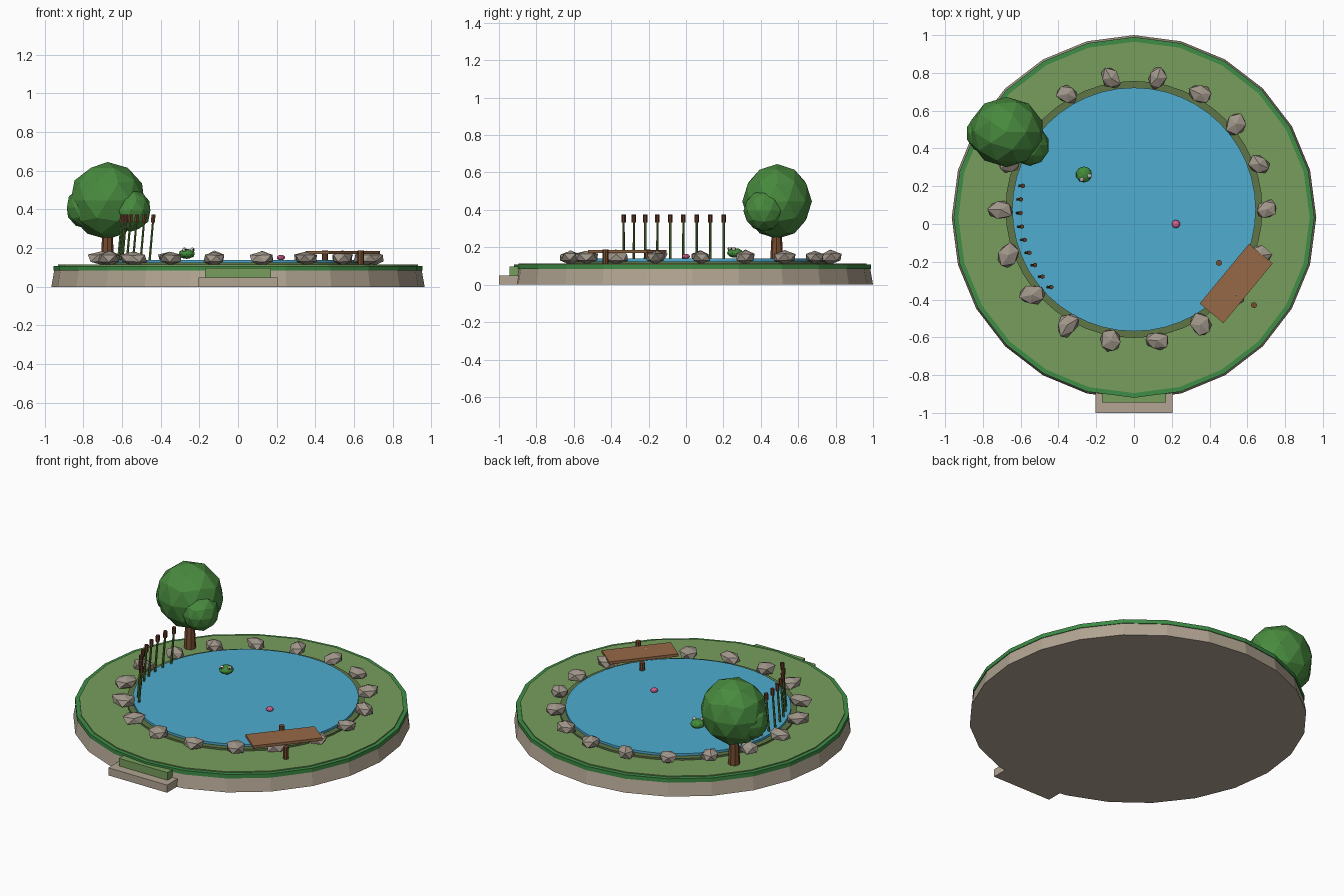
import bpy, bmesh, math, random
from mathutils import Vector, Matrix

if "Cube" in bpy.data.objects:
    bpy.data.objects.remove(bpy.data.objects["Cube"])

random.seed(4)
MATS = {}


def mat(name, rgb):
    # sRGB 0-255 to linear colour
    m = bpy.data.materials.new(name)
    m.diffuse_color = [((c / 255 + 0.055) / 1.055) ** 2.4 for c in rgb] + [1]
    m.use_nodes = True
    m.node_tree.nodes["Principled BSDF"].inputs["Base Color"].default_value = m.diffuse_color
    MATS[name] = m


for n, c in {
    "stone": (178, 165, 146), "rim_green": (62, 140, 70), "grass": (120, 158, 92),
    "bank": (94, 118, 70), "water": (78, 172, 208), "rock": (160, 150, 138),
    "wood": (150, 104, 70), "bark": (118, 76, 46), "leaf": (72, 138, 62),
    "reed": (84, 120, 56), "reed_head": (98, 58, 38), "frog": (66, 140, 58),
    "eye": (235, 235, 225), "pupil": (30, 30, 30), "pink": (205, 95, 140),
}.items():
    mat(n, c)


def finish(name, bm, material):
    me = bpy.data.meshes.new(name)
    bm.to_mesh(me)
    bm.free()
    me.materials.append(MATS[material])
    ob = bpy.data.objects.new(name, me)
    bpy.context.collection.objects.link(ob)
    return ob


def cyl(name, a, b, r1, r2, sides, material):
    # tapered cylinder from point a to point b
    a, b = Vector(a), Vector(b)
    d = b - a
    bm = bmesh.new()
    rot = Vector((0, 0, 1)).rotation_difference(d).to_matrix().to_4x4()
    bmesh.ops.create_cone(bm, cap_ends=True, segments=sides, radius1=r1, radius2=r2,
                          depth=d.length, matrix=Matrix.Translation((a + b) / 2) @ rot)
    return finish(name, bm, material)


def ball(name, loc, size, sub, material, jitter=0.0, turn=0.0):
    bm = bmesh.new()
    bmesh.ops.create_icosphere(bm, subdivisions=sub, radius=1)
    for v in bm.verts:
        v.co *= 1 + random.uniform(-jitter, jitter)
    m = Matrix.Translation(loc) @ Matrix.Rotation(turn, 4, 'Z') @ Matrix.Diagonal((*size, 1))
    bmesh.ops.transform(bm, matrix=m, verts=bm.verts)
    return finish(name, bm, material)


def box(name, loc, size, material, turn=0.0):
    bm = bmesh.new()
    m = Matrix.Translation(loc) @ Matrix.Rotation(turn, 4, 'Z') @ Matrix.Diagonal((*size, 1))
    bmesh.ops.create_cube(bm, size=1, matrix=m)
    return finish(name, bm, material)


# round island: stone base, green rim, lawn
CY, PY = 0.035, 0.077
cyl("base", (0, CY, 0), (0, CY, 0.085), 0.965, 0.95, 24, "stone")
cyl("green_rim", (0, CY, 0.083), (0, CY, 0.108), 0.955, 0.955, 24, "rim_green")
cyl("lawn", (0, CY, 0.1), (0, CY, 0.114), 0.93, 0.93, 24, "grass")

# pond bank and water
cyl("pond_bank", (0, PY, 0.108), (0, PY, 0.125), 0.68, 0.68, 48, "bank")
cyl("water", (0, PY, 0.12), (0, PY, 0.139), 0.645, 0.645, 48, "water")

# ring of rocks
for i in range(18):
    a = math.radians(20 * i)
    s = random.uniform(0.9, 1.08)
    ball(f"rock_{i}", (0.705 * math.cos(a), PY + 0.705 * math.sin(a), 0.147),
         (0.068 * s, 0.054 * s, 0.038), 1, "rock", 0.13, random.uniform(0, 6.28))

# dock plank with two posts
box("dock_plank", (0.541, -0.315, 0.177), (0.41, 0.163, 0.017), "wood", math.radians(50.5))
for i, (x, y) in enumerate([(0.45, -0.206), (0.635, -0.43)]):
    cyl(f"dock_post_{i}", (x, y, 0.108), (x, y, 0.187), 0.016, 0.016, 8, "bark")

# entry steps
box("lower_step", (0, -0.945, 0.024), (0.41, 0.11, 0.048), "stone")
box("upper_step", (0, -0.895, 0.072), (0.34, 0.1, 0.048), "grass")

# tree
cyl("trunk", (-0.675, 0.485, 0.1), (-0.675, 0.485, 0.3), 0.036, 0.026, 8, "bark")
ball("crown", (-0.675, 0.487, 0.445), (0.2, 0.186, 0.2), 2, "leaf")
ball("crown_right", (-0.553, 0.417, 0.395), (0.105, 0.11, 0.11), 2, "leaf")
ball("crown_left", (-0.785, 0.48, 0.41), (0.105, 0.105, 0.11), 2, "leaf")

# row of reeds along the left shore
for i in range(9):
    a = math.radians(168 + 6.9 * i)
    x, y = 0.6 * math.cos(a), PY + 0.6 * math.sin(a)
    cyl(f"reed_{i}", (x - 0.022, y, 0.11), (x - 0.002, y, 0.34), 0.007, 0.006, 6, "reed")
    cyl(f"reed_head_{i}", (x - 0.002, y, 0.333), (x, y, 0.374), 0.012, 0.012, 6, "reed_head")

# frog and water flower
ball("frog_body", (-0.265, 0.262, 0.17), (0.043, 0.043, 0.026), 2, "frog")
for i, (x, y) in enumerate([(-0.277, 0.235), (-0.236, 0.254)]):
    ball(f"frog_eye_{i}", (x, y, 0.191), (0.012, 0.012, 0.012), 2, "eye")
    ball(f"frog_pupil_{i}", (x + 0.005, y - 0.009, 0.192), (0.005, 0.005, 0.005), 1, "pupil")
ball("water_flower", (0.222, 0.0, 0.151), (0.022, 0.022, 0.014), 2, "pink")
